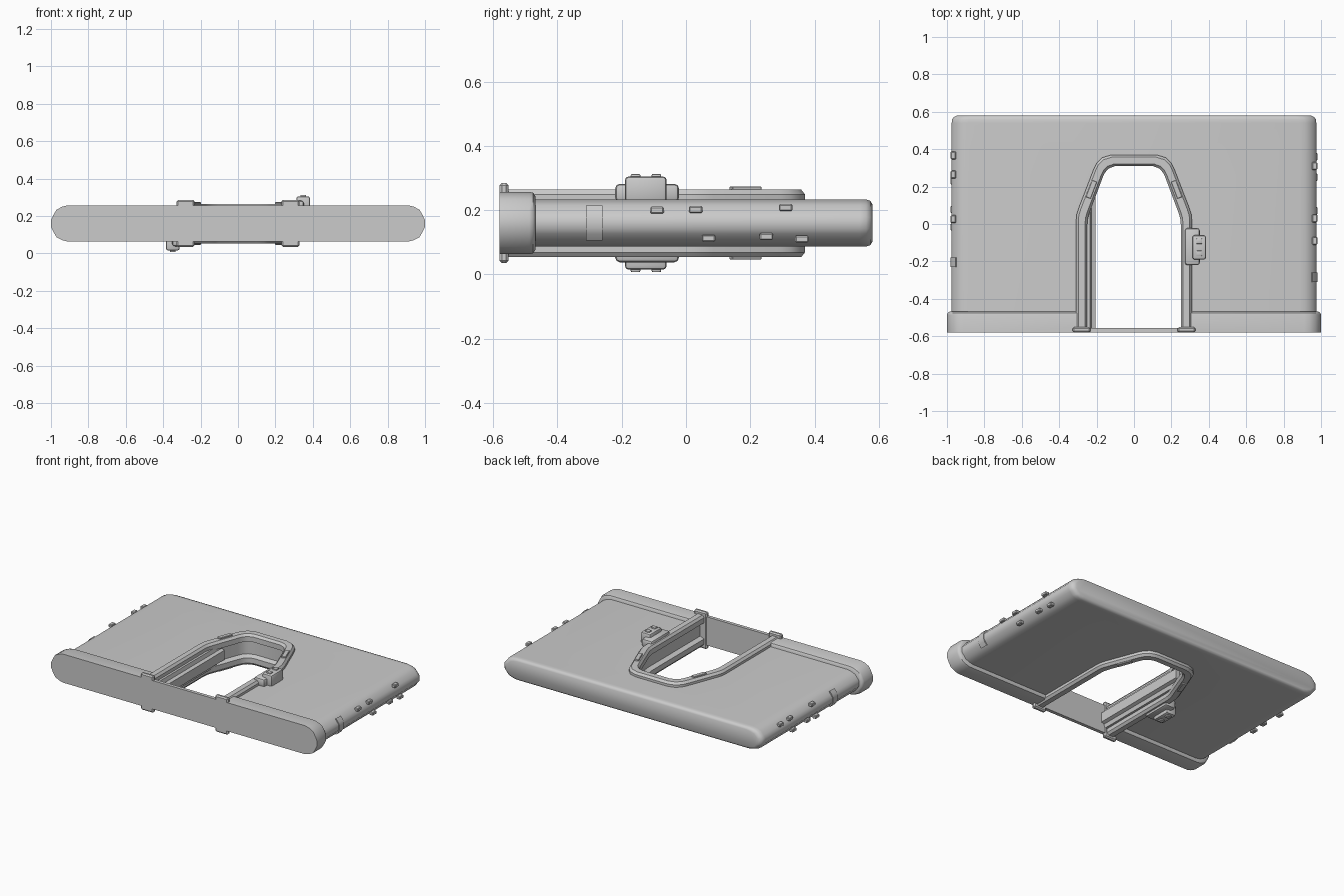
import bpy, bmesh, math
from mathutils import Matrix, Vector

if "Cube" in bpy.data.objects:
    bpy.data.objects.remove(bpy.data.objects["Cube"])

ZC = 0.16  # mid-plane of the wall
grey = bpy.data.materials.new("plain grey")
grey.diffuse_color = (0.6, 0.6, 0.6, 1)
grey.use_nodes = True
grey.node_tree.nodes["Principled BSDF"].inputs["Base Color"].default_value = grey.diffuse_color


def finish(bm, name, bevel=0, segments=2, angle=30):
    bmesh.ops.recalc_face_normals(bm, faces=bm.faces)
    if bevel:
        bmesh.ops.bevel(bm, geom=bm.edges[:], offset=bevel, segments=segments,
                        affect='EDGES', profile=0.5, clamp_overlap=True)
    me = bpy.data.meshes.new(name)
    bm.to_mesh(me)
    bm.free()
    ob = bpy.data.objects.new(name, me)
    bpy.context.collection.objects.link(ob)
    me.materials.append(grey)
    smooth(ob, angle)
    return ob


def smooth(ob, angle=30):
    bpy.ops.object.select_all(action='DESELECT')
    ob.select_set(True)
    bpy.context.view_layer.objects.active = ob
    bpy.ops.object.shade_smooth_by_angle(angle=math.radians(angle))


def loft(rings, name, closed_caps=True, angle=30):
    """Skin a list of equal-length closed rings."""
    bm = bmesh.new()
    vs = [[bm.verts.new(p) for p in r] for r in rings]
    n = len(vs[0])
    for a, b in zip(vs, vs[1:]):
        for i in range(n):
            j = (i + 1) % n
            bm.faces.new((a[i], a[j], b[j], b[i]))
    if closed_caps:
        bm.faces.new(vs[0])
        bm.faces.new(vs[-1])
    return finish(bm, name, angle=angle)


def box(name, lo, hi, bevel=0.0, rot=None, segments=2, flip=False):
    """Box between two corners; flip turns it half round the long wall axis."""
    lo, hi = Vector(lo), Vector(hi)
    c, s = (lo + hi) / 2, hi - lo
    m = Matrix.Translation(c) @ (rot or Matrix()) @ Matrix.Diagonal((*s, 1))
    if flip:
        t = Matrix.Translation((0, 0, ZC))
        m = t @ Matrix.Rotation(math.pi, 4, 'Y') @ t.inverted() @ m
    bm = bmesh.new()
    bmesh.ops.create_cube(bm, size=1, matrix=m)
    return finish(bm, name, bevel, segments)


def slab_ring(hx, hz, y):
    """Slab cross-section with rounded, faceted ends."""
    q = [(hx, .018), (hx - .012, .45 * hz), (hx - .03, .76 * hz),
         (hx - .06, .92 * hz), (hx - .09, hz)]
    right = [(x, -z) for x, z in reversed(q)] + q
    left = [(-x, z) for x, z in reversed(q)] + [(-x, -z) for x, z in q]
    return [(x, y, ZC + z) for x, z in right + left]


# Matching inner and outer outlines of the doorway, right half then mirrored
inner = [(.25, -.57), (.25, .0), (.247, .03), (.238, .06), (.167, .25),
         (.155, .275), (.135, .297), (.10, .31)]
outer = [(.31, -.57), (.31, .01), (.307, .05), (.296, .085), (.215, .295),
         (.20, .325), (.17, .355), (.12, .37)]
mirror = lambda pts: pts + [(-x, y) for x, y in reversed(pts)]
inner, outer = mirror(inner), mirror(outer)


def between(i, t):
    (a, b), (c, d) = inner[i], outer[i]
    return a + (c - a) * t, b + (d - b) * t


# Wall slab and the thicker base strip
wall = loft([slab_ring(.975, .073, -.50), slab_ring(.975, .073, .54),
             slab_ring(.972, .073, .56), slab_ring(.962, .069, .573),
             slab_ring(.945, .058, .58)], "wall", angle=40)
base = loft([slab_ring(1.0, .097, -.58), slab_ring(1.0, .097, -.487),
             slab_ring(.996, .094, -.475), slab_ring(.985, .083, -.468)],
            "base_strip", angle=40)

# Doorway opening cut through both, leaving a thin threshold
hole = [between(i, .75) for i in range(len(inner))]
hole = [(x, max(y, -.557)) for x, y in hole]
cutter = loft([[(x, y, z) for x, y in hole] for z in (-.2, .6)], "doorway_cutter")
cutter.hide_render = True
for ob in (wall, base):
    mod = ob.modifiers.new("doorway", 'BOOLEAN')
    mod.operation, mod.solver, mod.object = 'DIFFERENCE', 'EXACT', cutter
    bpy.context.view_layer.objects.active = ob
    bpy.ops.object.modifier_apply(modifier=mod.name)
    smooth(ob, 40)
bpy.data.objects.remove(cutter)

# Door frame: bevelled band with a recessed channel on the inside
upper = [(1, .25), (.8, .265), (.2, .265), (0, .25), (0, .215), (.5, .203)]
section = upper + [(t, 2 * ZC - z) for t, z in reversed(upper)]
loft([[(*between(i, t), z - .001) for t, z in section] for i in range(len(inner))],
     "door_frame")

# Sliding door edge showing from the left jamb
door = [(-.275, .095), (-.235, .095), (-.228, .12), (-.207, .128),
        (-.207, .192), (-.228, .2), (-.235, .225), (-.275, .225)]
loft([[(x, y + (-.207 - x) * .0, z) for x, z in door] for y in (-.556, .15)],
     "sliding_door")

for s in (-1, 1):
    # Frame feet
    box("frame_foot", (s * .28 - .048, -.58, .035), (s * .28 + .048, -.552, .285), .008, segments=1)
    # Plates on the slanted parts of the frame, both faces
    for z in (.262, .046):
        box("frame_plate", (s * .228 - .014, .137, z), (s * .228 + .014, .233, z + .012),
            .002, Matrix.Rotation(s * .36, 4, 'Z'), 1)

# Lock units, one on each face
for flip in (False, True):
    box("lock_mount", (.272, -.22, .225), (.352, -.022, .282), .014, flip=flip)
    box("lock_body", (.312, -.19, .225), (.385, -.06, .305), .012, flip=flip)
    for y in (-.157, -.092):
        box("lock_button", (.333, y - .015, .295), (.364, y + .015, .313), .005, flip=flip)

# Small chips standing out of the rounded side edges
chips = [(-.09, .2), (.03, .202), (.31, .208), (.07, .112), (.25, .118), (.36, .11)]
for s in (-1, 1):
    for y, z in chips:
        if s < 0:
            y = .34 - y * .85 - .05
        box("edge_chip", (s * .966 - .014, y - .021, z - .011),
            (s * .966 + .014, y + .021, z + .011), .004, segments=1)
    # Thin wrapped patch near the base
    yp = -.285 if s > 0 else -.205
    patch = [(.955, .105), (.972, .126), (.98, .144), (.98, .176), (.972, .194), (.955, .215),
             (.94, .2), (.94, .12)]
    loft([[(s * x, yp + d, z) for x, z in patch] for d in (-.026, .026)], "edge_patch")
